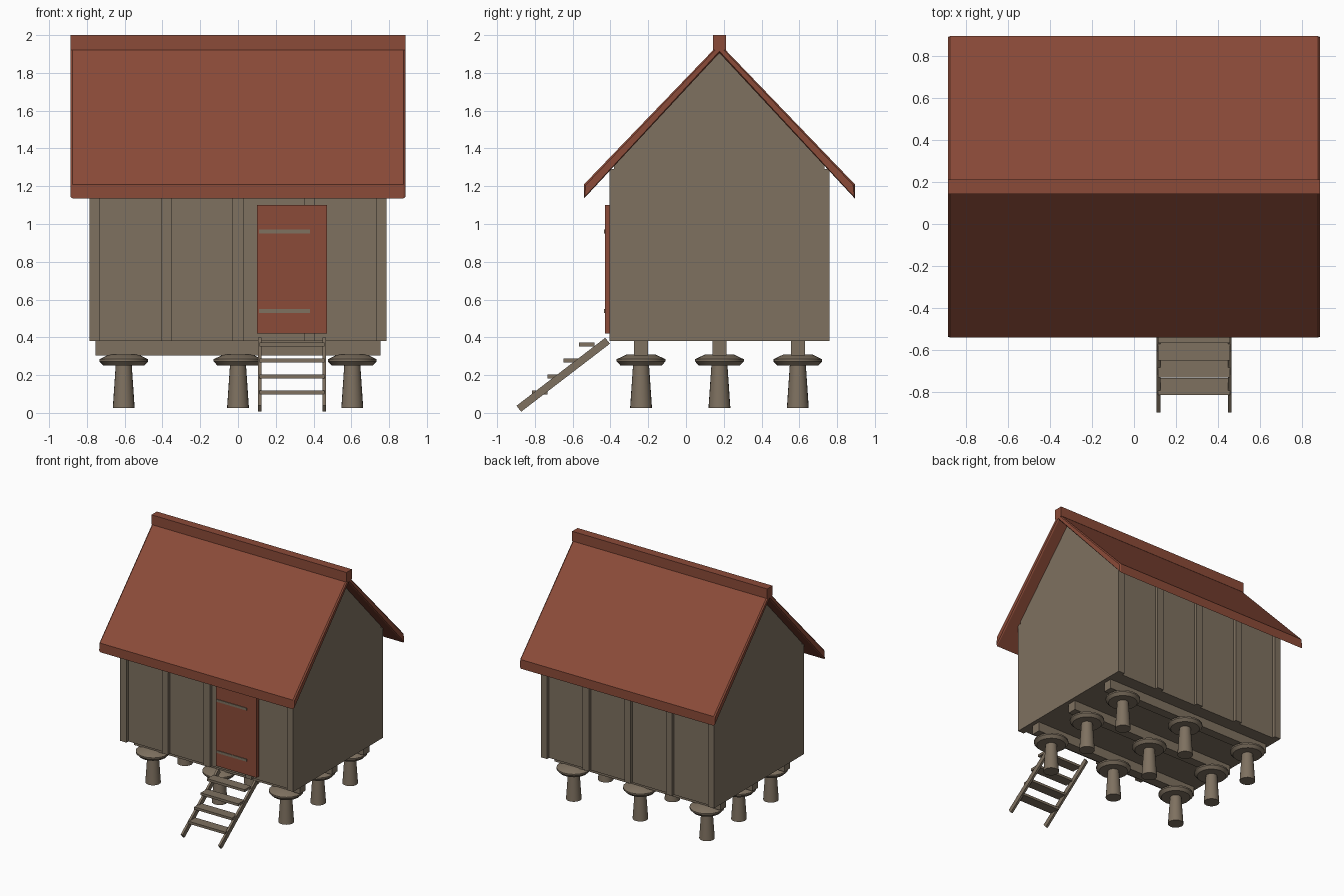
import bpy, bmesh, math
from mathutils import Vector

cube = bpy.data.objects.get("Cube")
if cube:
    bpy.data.objects.remove(cube, do_unlink=True)


def material(name, colour):
    m = bpy.data.materials.new(name)
    m.use_nodes = True
    m.diffuse_color = colour
    m.node_tree.nodes["Principled BSDF"].inputs["Base Color"].default_value = colour
    return m


WOOD = material("weathered wood", (0.21, 0.165, 0.117, 1))
RED = material("red paint", (0.26, 0.07, 0.04, 1))

MID_Y = 0.177      # centre line of the house
FLOOR = 0.38       # underside of the walls
WALL_X, WALL_Y = 0.786, 0.557


def finish(name, bm, mat):
    bmesh.ops.recalc_face_normals(bm, faces=bm.faces[:])
    mesh = bpy.data.meshes.new(name)
    bm.to_mesh(mesh)
    bm.free()
    mesh.materials.append(mat)
    ob = bpy.data.objects.new(name, mesh)
    bpy.context.collection.objects.link(ob)
    return ob


def box(name, x, y, z, mat):
    """Box from (low, high) ranges on each axis."""
    bm = bmesh.new()
    bmesh.ops.create_cube(bm, size=1)
    for v in bm.verts:
        v.co = [(r[0] + r[1]) / 2 + c * (r[1] - r[0]) for c, r in zip(v.co, (x, y, z))]
    return finish(name, bm, mat)


def prism(name, profile, x0, x1, mat, chamfer=0):
    """Extrude a (y, z) profile along x, optionally chamfering both ends."""
    bm = bmesh.new()
    face = bm.faces.new([bm.verts.new((x0, y, z)) for y, z in profile])
    geom = bmesh.ops.extrude_face_region(bm, geom=[face])["geom"]
    bmesh.ops.translate(bm, vec=(x1 - x0, 0, 0),
                        verts=[g for g in geom if isinstance(g, bmesh.types.BMVert)])
    if chamfer:
        bmesh.ops.recalc_face_normals(bm, faces=bm.faces[:])
        ends = [f for f in bm.faces if abs(f.normal.x) > 0.9]
        bmesh.ops.inset_individual(bm, faces=ends, thickness=chamfer, depth=chamfer)
    return finish(name, bm, mat)


def lathe(name, profile, x, y, mat, sides=20):
    """Revolve an (r, z) profile around a vertical axis and close both ends."""
    bm = bmesh.new()
    rings = []
    for r, z in profile:
        rings.append([bm.verts.new((x + r * math.cos(a), y + r * math.sin(a), z))
                      for a in (math.tau * i / sides for i in range(sides))])
    for low, high in zip(rings, rings[1:]):
        for i in range(sides):
            j = (i + 1) % sides
            bm.faces.new((low[i], low[j], high[j], high[i]))
    bm.faces.new(rings[0])
    bm.faces.new(rings[-1])
    ob = finish(name, bm, mat)
    bpy.ops.object.select_all(action="DESELECT")
    ob.select_set(True)
    bpy.context.view_layer.objects.active = ob
    bpy.ops.object.shade_smooth_by_angle(angle=math.radians(30))
    return ob


# Walls with gable ends
prism("walls", [(MID_Y - WALL_Y, FLOOR), (MID_Y + WALL_Y, FLOOR),
                (MID_Y + WALL_Y, 1.31), (MID_Y, 1.912), (MID_Y - WALL_Y, 1.31)],
      -WALL_X, WALL_X, WOOD)

# Upright posts along the front and back walls
for side, label in ((-1, "front"), (1, "back")):
    ys = sorted((MID_Y + side * (WALL_Y - 0.01), MID_Y + side * 0.583))
    for i in range(-2, 3):
        x = i * 0.379
        box(f"{label}_post", (x - 0.028, x + 0.028), ys, (FLOOR, 1.29), WOOD)

# Roof slopes as one folded slab, and the ridge cap
prism("roof", [(MID_Y - 0.717, 1.135), (MID_Y - 0.717, 1.21), (MID_Y, 1.955),
               (MID_Y + 0.717, 1.21), (MID_Y + 0.717, 1.135), (MID_Y, 1.905)],
      -0.876, 0.876, RED, chamfer=0.01)
box("ridge_cap", (-0.886, 0.886), (MID_Y - 0.035, MID_Y + 0.035), (1.92, 2.0), RED)

# Door with strap hinges
box("door", (0.1, 0.47), (-0.428, -0.4), (0.42, 1.1), RED)
for z in (0.54, 0.96):
    box("door_hinge", (0.11, 0.38), (-0.433, -0.426), (z - 0.01, z + 0.01), WOOD)

# Floor beams on rows of mushroom-shaped piers
for row in (-1, 0, 1):
    y = MID_Y + row * 0.415
    box("floor_beam", (-0.754, 0.754), (y - 0.037, y + 0.037), (0.305, FLOOR), WOOD)
    for col in (-1, 0, 1):
        x = col * 0.605
        lathe("pier_stem", [(0.058, 0.025), (0.042, 0.26)], x, y, WOOD)
        lathe("pier_cap", [(0.108, 0.25), (0.129, 0.272), (0.129, 0.284),
                           (0.075, 0.31)], x, y, WOOD)

# Ladder rails
foot, head = Vector((-0.885, 0.022)), Vector((-0.415, 0.382))
along = (head - foot).normalized()
across = Vector((-along.y, along.x)) * 0.02
rail = [foot - across, head - across, head + across, foot + across]
for x in (0.107, 0.447):
    prism("ladder_rail", rail, x, x + 0.018, WOOD)

# Ladder steps
for i in range(4):
    y, z = -0.815 + i * 0.083, 0.108 + i * 0.0845
    box("ladder_step", (0.115, 0.457), (y, y + 0.082), (z - 0.01, z + 0.01), WOOD)
